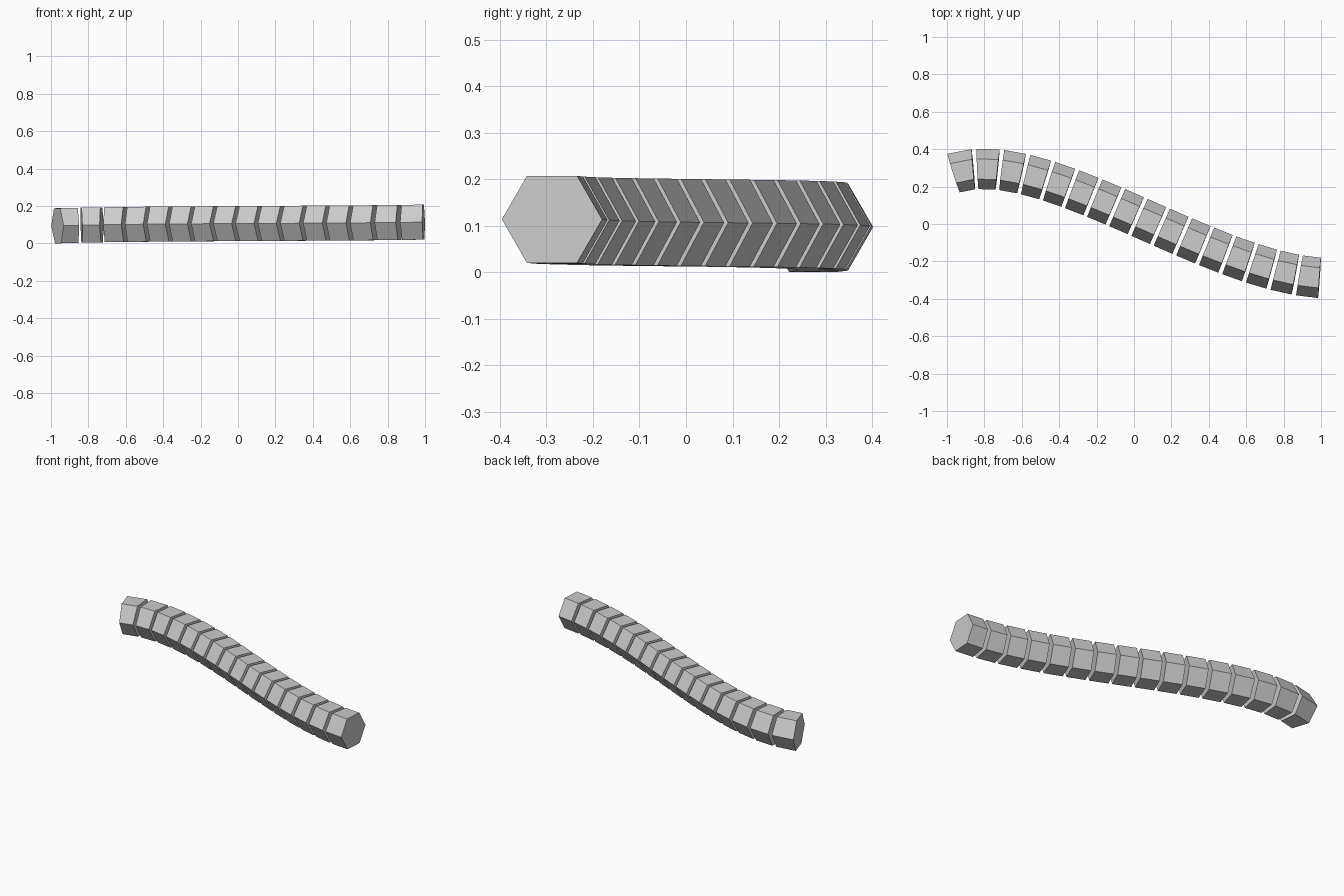
import bpy, bmesh, math
from mathutils import Vector
from mathutils.geometry import interpolate_bezier

if "Cube" in bpy.data.objects:
    bpy.data.objects.remove(bpy.data.objects["Cube"])

SEGMENTS, RADIUS, GAP = 16, 0.108, 0.022

# Gentle S-shaped path that the body follows
a, b = math.radians(18), math.radians(-4)
p0, p3 = Vector((-0.965, 0.272, 0.094)), Vector((0.992, -0.288, 0.1135))
p1 = p0 + Vector((math.cos(a), math.sin(a), 0)) * 0.5
p2 = p3 - Vector((math.cos(b), math.sin(b), 0)) * 0.62
p1.z, p2.z = 0.108, 0.104
path = interpolate_bezier(p0, p1, p2, p3, 800)
dist = [0.0]
for u, v in zip(path, path[1:]):
    dist.append(dist[-1] + (v - u).length)


def frame_at(s):
    """Position and sideways direction at distance s along the path."""
    i = 0
    while i < len(path) - 2 and dist[i + 1] < s:
        i += 1
    f = (s - dist[i]) / (dist[i + 1] - dist[i])
    tangent = (path[i + 1] - path[i]).normalized()
    side = Vector((-tangent.y, tangent.x, 0)).normalized()
    return path[i].lerp(path[i + 1], f), side, tangent.cross(side)


def hex_ring(bm, s):
    """Six-sided section square to the path, corners pointing sideways."""
    pos, side, up = frame_at(s)
    ring = []
    for k in range(6):
        t = k * math.pi / 3
        ring.append(bm.verts.new(pos + (side * math.cos(t) + up * math.sin(t)) * RADIUS))
    return ring


def segment(name, start, end):
    bm = bmesh.new()
    r0, r1 = hex_ring(bm, start), hex_ring(bm, end)
    for k in range(6):
        n = (k + 1) % 6
        bm.faces.new((r0[k], r0[n], r1[n], r1[k]))
    bm.faces.new(r0)
    bm.faces.new(r1)
    bmesh.ops.recalc_face_normals(bm, faces=bm.faces)
    mesh = bpy.data.meshes.new(name)
    bm.to_mesh(mesh)
    bm.free()
    bpy.context.collection.objects.link(bpy.data.objects.new(name, mesh))


# Row of separate hexagonal body segments
pitch = (dist[-1] + GAP) / SEGMENTS
for i in range(SEGMENTS):
    segment(f"body_segment_{i + 1:02d}", i * pitch, (i + 1) * pitch - GAP)
